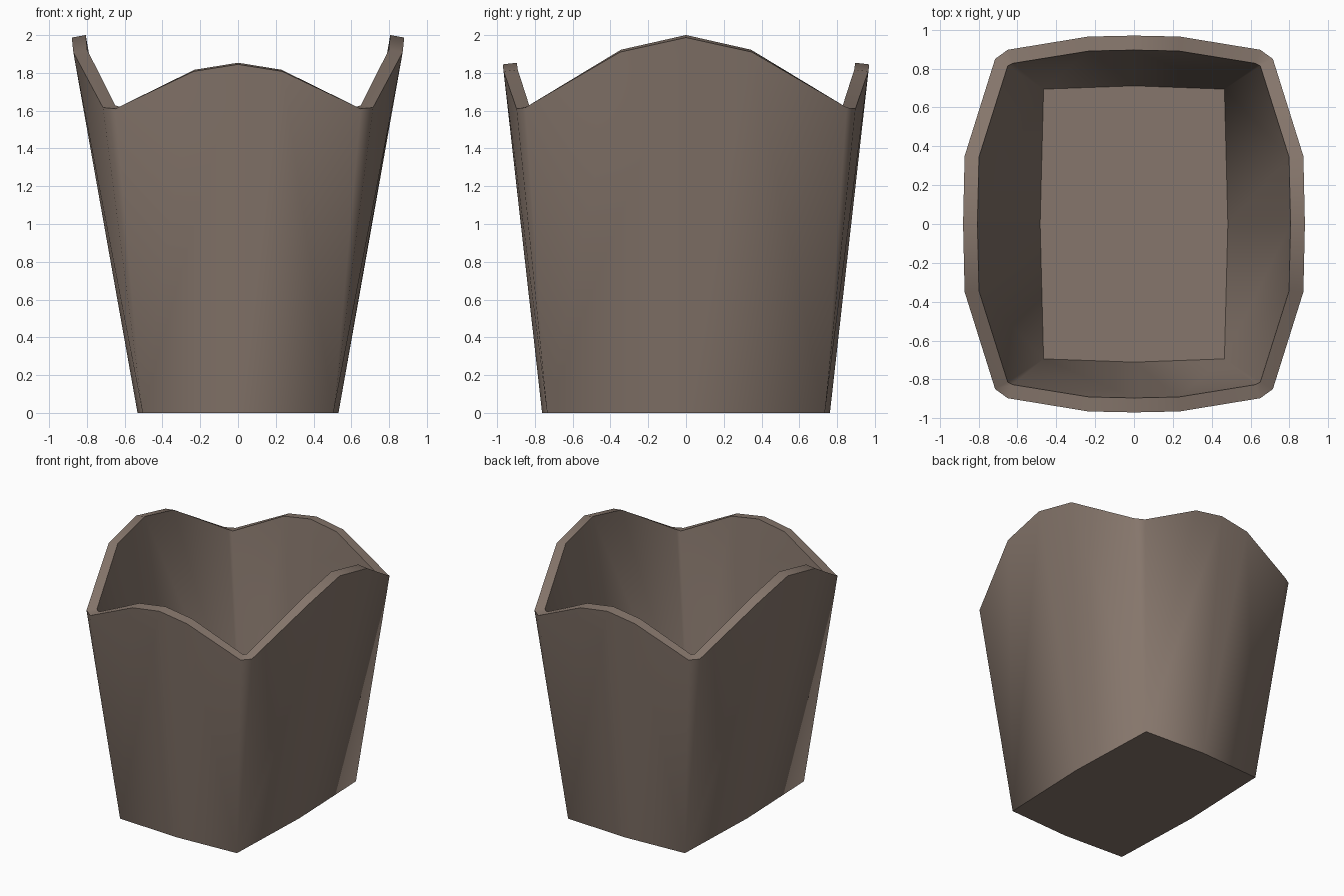
import bpy, bmesh, math

cube = bpy.data.objects.get("Cube")
if cube:
    bpy.data.objects.remove(cube, do_unlink=True)

THICKNESS = 0.075

# One quarter of the wavy rim and of the base, from the side middle to the back middle
RIM = [(0.88, 0, 1.987), (0.872, 0.35, 1.91), (0.715, 0.85, 1.617),
       (0.65, 0.897, 1.61), (0.235, 0.965, 1.808), (0, 0.97, 1.845)]
BASE = [(0.532, 0, 0), (0.505, 0.735, 0), (0, 0.762, 0)]


def full_ring(quarter):
    """Mirror a quarter outline into a closed ring."""
    back = quarter + [(-x, y, z) for x, y, z in quarter[-2::-1]]
    return back + [(x, -y, z) for x, y, z in back[-2:0:-1]]


bm = bmesh.new()
rim = [bm.verts.new(p) for p in full_ring(RIM)]
base = [bm.verts.new(p) for p in full_ring(BASE)]

# Walls: each quarter has two flat panels and a folded corner meeting the base corner
step = len(RIM) - 1
for q in range(4):
    r = [rim[(q * step + i) % len(rim)] for i in range(step + 1)]
    b = [base[(q * 2 + i) % len(base)] for i in range(3)]
    bm.faces.new((b[0], b[1], r[1], r[0]))
    for i in range(1, step - 1):
        bm.faces.new((b[1], r[i + 1], r[i]))
    bm.faces.new((b[1], b[2], r[step], r[step - 1]))

# Floor
bm.faces.new(base[::-1])
bmesh.ops.recalc_face_normals(bm, faces=bm.faces)

mesh = bpy.data.meshes.new("scalloped_bin")
bm.to_mesh(mesh)
bm.free()
bin_obj = bpy.data.objects.new("scalloped_bin", mesh)
bpy.context.collection.objects.link(bin_obj)

# Single matte brown
brown = bpy.data.materials.new("taupe_brown")
brown.use_nodes = True
colour = (0.24, 0.183, 0.15, 1)
brown.diffuse_color = colour
brown.node_tree.nodes["Principled BSDF"].inputs["Base Color"].default_value = colour
mesh.materials.append(brown)

# Wall thickness grows inward, then smooth walls with crisp rim and base
bpy.ops.object.select_all(action="DESELECT")
bin_obj.select_set(True)
bpy.context.view_layer.objects.active = bin_obj
shell = bin_obj.modifiers.new("wall_thickness", "SOLIDIFY")
shell.thickness = THICKNESS
shell.offset = -1
bpy.ops.object.modifier_apply(modifier=shell.name)
bpy.ops.object.shade_smooth_by_angle(angle=math.radians(60))
